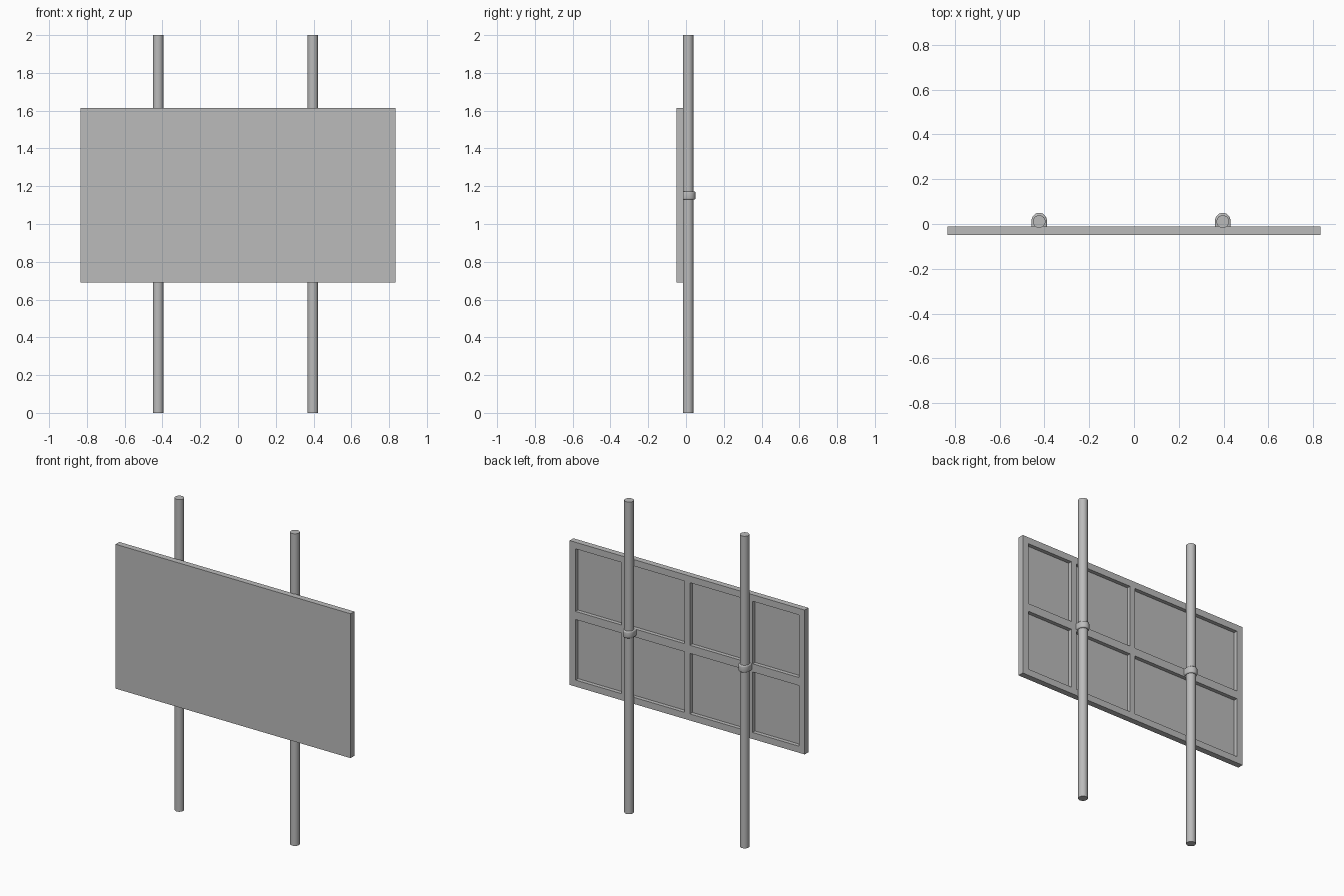
import bpy
import bmesh
import math
from mathutils import Vector

cube = bpy.data.objects.get("Cube")
if cube:
    bpy.data.objects.remove(cube, do_unlink=True)

grey = bpy.data.materials.new("plain_grey")
grey.use_nodes = True
grey.diffuse_color = (0.5, 0.5, 0.5, 1)
grey.node_tree.nodes["Principled BSDF"].inputs["Base Color"].default_value = grey.diffuse_color

FRONT, BACK = -0.05, -0.012          # board faces in y
HALF_W, LOW, HIGH = 0.833, 0.69, 1.615
BORDER, RECESS = 0.042, 0.025
POLE_X, POLE_Y, POLE_R = (-0.423, 0.396), 0.011, 0.028


def finish(bm, name, smooth=False):
    """Turn a bmesh into a named grey object."""
    bmesh.ops.recalc_face_normals(bm, faces=bm.faces[:])
    mesh = bpy.data.meshes.new(name)
    bm.to_mesh(mesh)
    bm.free()
    mesh.materials.append(grey)
    obj = bpy.data.objects.new(name, mesh)
    bpy.context.collection.objects.link(obj)
    if smooth:
        bpy.ops.object.select_all(action="DESELECT")
        obj.select_set(True)
        bpy.context.view_layer.objects.active = obj
        bpy.ops.object.shade_smooth_by_angle(angle=math.radians(40))
    return obj


def spans(low, high, bars, width):
    """Edges of the border and bars along one direction."""
    cuts = [low, low + BORDER]
    for b in bars:
        cuts += [b - width / 2, b + width / 2]
    return cuts + [high - BORDER, high]


# Board: flat front, back with eight recessed panels between ribs
bm = bmesh.new()
xs = spans(-HALF_W, HALF_W, (-0.445, 0, 0.445), 0.038)
zs = spans(LOW, HIGH, (1.146,), 0.052)
grid = [[bm.verts.new((x, BACK, z)) for z in zs] for x in xs]
panels = []
for i in range(len(xs) - 1):
    for j in range(len(zs) - 1):
        face = bm.faces.new((grid[i][j], grid[i][j + 1], grid[i + 1][j + 1], grid[i + 1][j]))
        if i % 2 and j % 2:
            panels.append(face)
rim = [e for e in bm.edges if e.is_boundary]
sunk = bmesh.ops.extrude_discrete_faces(bm, faces=panels)["faces"]
bmesh.ops.translate(bm, verts=[v for f in sunk for v in f.verts], vec=(0, -RECESS, 0))
sides = bmesh.ops.extrude_edge_only(bm, edges=rim)["geom"]
front_verts = [g for g in sides if isinstance(g, bmesh.types.BMVert)]
bmesh.ops.translate(bm, verts=front_verts, vec=(0, FRONT - BACK, 0))
bmesh.ops.holes_fill(bm, edges=[e for e in bm.edges if e.is_boundary], sides=0)
finish(bm, "sign_board")

for x, side in zip(POLE_X, ("right", "left")):
    # Pole
    bm = bmesh.new()
    bmesh.ops.create_cone(bm, cap_ends=True, segments=32, radius1=POLE_R, radius2=POLE_R, depth=2)
    bmesh.ops.translate(bm, verts=bm.verts[:], vec=(x, POLE_Y, 1))
    finish(bm, side + "_pole", smooth=True)

    # Clamp: rounded strap around the back of the pole, fixed to the board
    bm = bmesh.new()
    r, steps = 0.035, 20
    outline = [(r, BACK - POLE_Y)]
    for k in range(steps + 1):
        a = math.pi * k / steps
        outline.append((r * math.cos(a), 0.039 * math.sin(a)))
    outline.append((-r, BACK - POLE_Y))
    base = bm.faces.new([bm.verts.new((x + px, POLE_Y + py, 1.129)) for px, py in outline])
    top = bmesh.ops.extrude_face_region(bm, geom=[base], use_keep_orig=True)["geom"]
    bmesh.ops.translate(bm, verts=[g for g in top if isinstance(g, bmesh.types.BMVert)],
                        vec=Vector((0, 0, 0.044)))
    rims = [e for e in bm.edges
            if abs(e.verts[0].co.z - e.verts[1].co.z) < 1e-5
            and max(v.co.y for v in e.verts) > BACK + 0.001]
    bmesh.ops.bevel(bm, geom=rims, offset=0.007, segments=3, profile=0.5, affect="EDGES")
    finish(bm, side + "_clamp", smooth=True)
